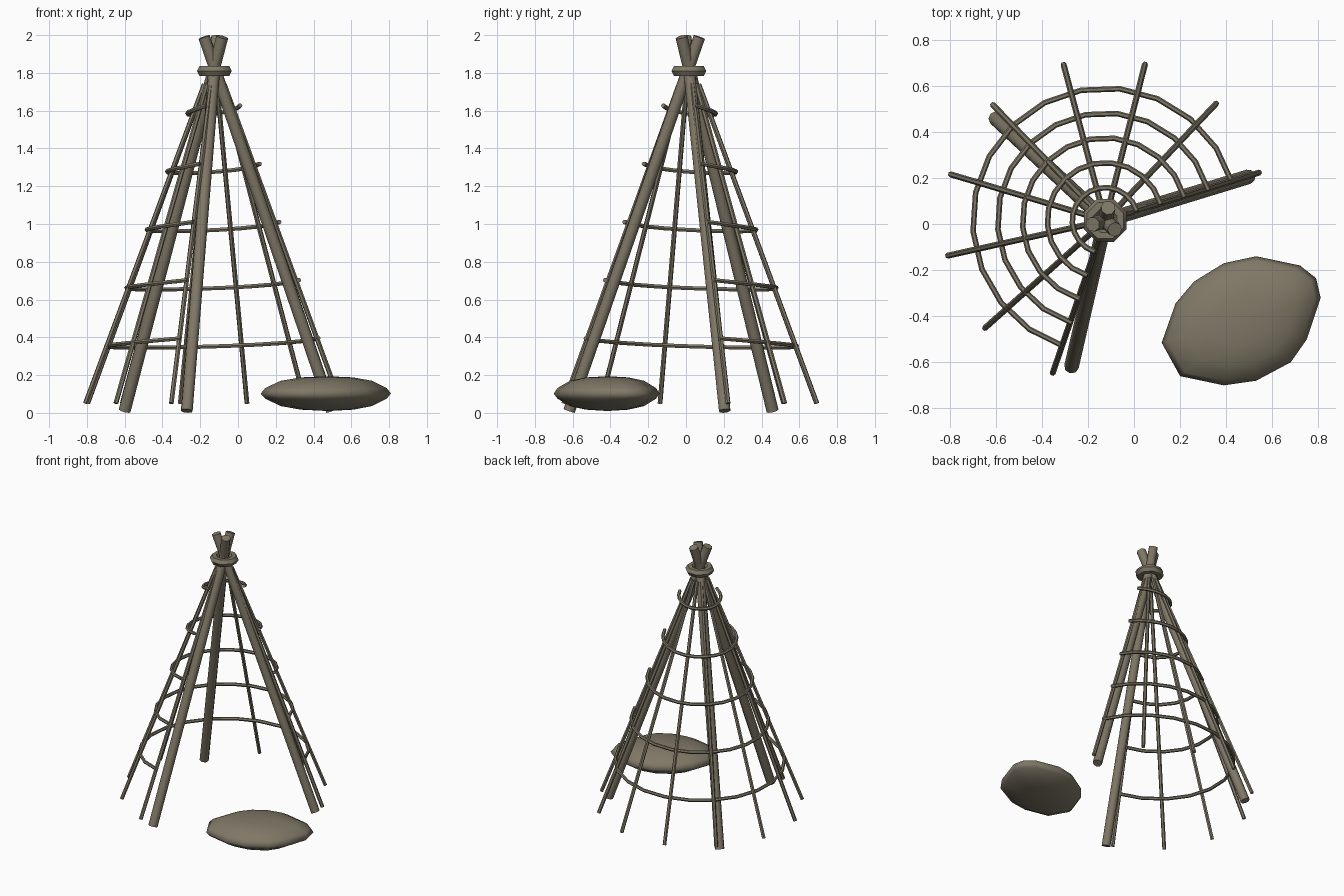
import bpy, bmesh, math
from mathutils import Vector

cube = bpy.data.objects.get("Cube")
if cube:
    bpy.data.objects.remove(cube, do_unlink=True)

CENTER = Vector((-0.125, 0.015, 0))
START, END = 17.3, 251.0      # covered side of the frame, in degrees
RIB_COUNT = 9

wood = bpy.data.materials.new("weathered_wood")
wood.use_nodes = True
color = (0.215, 0.188, 0.135, 1)
wood.diffuse_color = color
bsdf = wood.node_tree.nodes["Principled BSDF"]
bsdf.inputs["Base Color"].default_value = color
bsdf.inputs["Roughness"].default_value = 0.9


def polar(angle, radius, z):
    a = math.radians(angle)
    return CENTER + Vector((radius * math.cos(a), radius * math.sin(a), z))


def finish(bm, name, sharp=50):
    bmesh.ops.recalc_face_normals(bm, faces=bm.faces[:])
    mesh = bpy.data.meshes.new(name)
    bm.to_mesh(mesh)
    bm.free()
    obj = bpy.data.objects.new(name, mesh)
    bpy.context.collection.objects.link(obj)
    mesh.materials.append(wood)
    bpy.ops.object.select_all(action='DESELECT')
    obj.select_set(True)
    bpy.context.view_layer.objects.active = obj
    bpy.ops.object.shade_smooth_by_angle(angle=math.radians(sharp))
    return obj


def tube(name, points, radius, sides):
    """Sweep a round section along the points and cap both ends."""
    bm = bmesh.new()
    loops = []
    for i, p in enumerate(points):
        along = (points[min(i + 1, len(points) - 1)] - points[max(i - 1, 0)]).normalized()
        u = along.cross(Vector((0, 0, 1))).normalized()
        v = u.cross(along)
        turns = [math.tau * k / sides for k in range(sides)]
        loops.append([bm.verts.new(p + radius * (u * math.cos(t) + v * math.sin(t))) for t in turns])
    for a, b in zip(loops, loops[1:]):
        for k in range(sides):
            n = (k + 1) % sides
            bm.faces.new((a[k], a[n], b[n], b[k]))
    bm.faces.new(loops[0])
    bm.faces.new(loops[-1])
    return finish(bm, name)


# Three main poles that cross at the top
for name, angle in (("right_front_pole", 257), ("left_pole", 17), ("right_back_pole", 137)):
    tube(name, [polar(angle, 0.65, 0.011), polar(angle, -0.057, 1.99)], 0.032, 8)

# Thin ribs around the covered side
for i in range(RIB_COUNT):
    angle = START + (END - START) * i / (RIB_COUNT - 1)
    tube(f"rib_{i + 1}", [polar(angle, 0.70, 0.05), polar(angle, 0.055, 1.74)], 0.013, 6)

# Sagging hoops tied to the ribs
SEGMENTS = 14
for i in range(5):
    points = []
    for k in range(SEGMENTS + 1):
        t = k / SEGMENTS
        lift = 0.05 * (2 * t - 1) ** 2
        points.append(polar(START - 1 + (END - START + 2) * t, 0.575 - 0.108 * i, 0.345 + 0.308 * i + lift))
    tube(f"hoop_{i + 1}", points, 0.012, 6)

# Binding ring around the crossing
bm = bmesh.new()
rows = []
for i in range(8):
    row = []
    for k in range(6):
        t = math.tau * k / 6
        row.append(bm.verts.new(polar(i * 45 + 22.5, 0.07 + 0.03 * math.cos(t), 1.81 + 0.03 * math.sin(t))))
    rows.append(row)
for i in range(8):
    a, b = rows[i], rows[(i + 1) % 8]
    for k in range(6):
        n = (k + 1) % 6
        bm.faces.new((a[k], a[n], b[n], b[k]))
finish(bm, "binding_ring")

# Flat bundle lying in front: one outline shrunk into a lens
outline = [(.12, -.515), (.18, -.345), (.26, -.25), (.39, -.17), (.53, -.14), (.72, -.18), (.79, -.235),
           (.81, -.32), (.75, -.5), (.68, -.6), (.53, -.68), (.39, -.70), (.20, -.66)]
middle = Vector((0.475, -0.415, 0))
layers = [(.4, .017), (.7, .036), (.93, .075), (1, .102), (.93, .132), (.7, .17), (.4, .188)]
bm = bmesh.new()
loops = []
for scale, z in layers:
    loops.append([bm.verts.new(middle + (Vector((x, y, 0)) - middle) * scale + Vector((0, 0, z)))
                  for x, y in outline])
count = len(outline)
for a, b in zip(loops, loops[1:]):
    for k in range(count):
        n = (k + 1) % count
        bm.faces.new((a[k], a[n], b[n], b[k]))
for loop, z in ((loops[0], 0.01), (loops[-1], 0.194)):
    tip = bm.verts.new(middle + Vector((0, 0, z)))
    for k in range(count):
        bm.faces.new((loop[k], loop[(k + 1) % count], tip))
finish(bm, "ground_bundle", 80)
